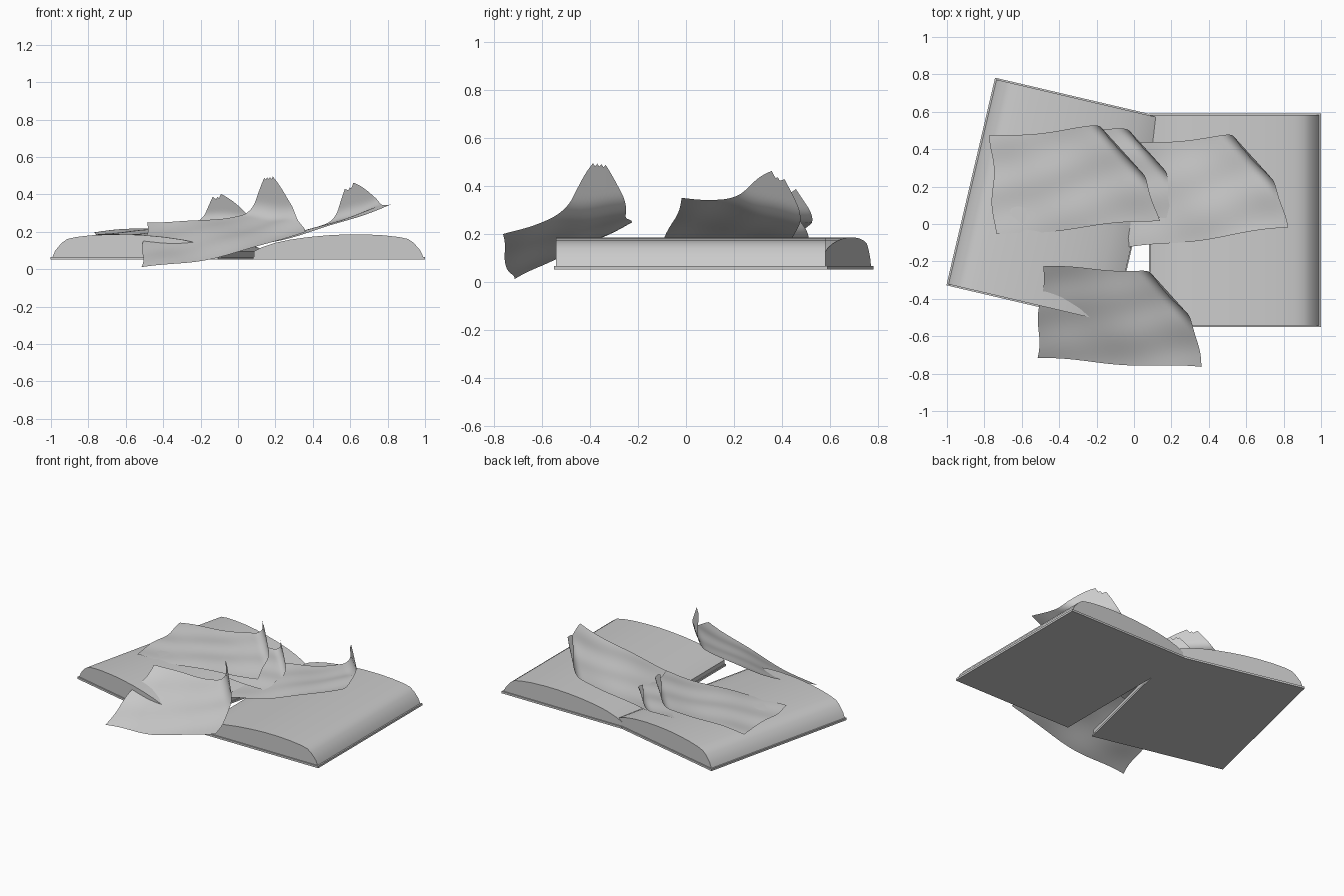
import bpy, bmesh, math
from mathutils import Vector

if "Cube" in bpy.data.objects:
    bpy.data.objects.remove(bpy.data.objects["Cube"])


def make_object(name, bm):
    bmesh.ops.recalc_face_normals(bm, faces=bm.faces)
    mesh = bpy.data.meshes.new(name)
    bm.to_mesh(mesh)
    bm.free()
    ob = bpy.data.objects.new(name, mesh)
    bpy.context.collection.objects.link(ob)
    bpy.ops.object.select_all(action='DESELECT')
    ob.select_set(True)
    bpy.context.view_layer.objects.active = ob
    bpy.ops.object.shade_smooth_by_angle(angle=math.radians(35))
    return ob


def extrude_profile(name, profile, y0, y1, loc, side, turn):
    """Extrude an xz profile along y; side = -1 mirrors it, turn swings it about z."""
    bm = bmesh.new()
    c, s = math.cos(turn), math.sin(turn)

    def ring(y):
        return [bm.verts.new((loc[0] + side * x * c - y * s,
                              loc[1] + side * x * s + y * c, z)) for x, z in profile]
    a, b = ring(y0), ring(y1)
    bm.faces.new(a)
    bm.faces.new(b)
    n = len(profile)
    for i in range(n):
        j = (i + 1) % n
        bm.faces.new((a[i], a[j], b[j], b[i]))
    return make_object(name, bm)


# book halves: thin cover board and arched page block
cover = [(0, 0.052), (0.92, 0.052), (0.92, 0.066), (0, 0.066)]
pages = [(0.005, 0.066), (0.91, 0.066), (0.895, 0.10), (0.86, 0.14), (0.83, 0.161),
         (0.78, 0.172), (0.70, 0.181), (0.60, 0.186), (0.50, 0.186), (0.40, 0.181),
         (0.30, 0.172), (0.20, 0.158), (0.12, 0.141), (0.05, 0.118), (0.005, 0.095)]
for label, loc, side, turn in (("right", (0.08, 0.59), 1, 0),
                               ("left", (0.153, 0.572), -1, math.radians(-13.2))):
    extrude_profile(label + "_cover", cover, -1.14, 0, loc, side, turn)
    extrude_profile(label + "_page_block", pages, -1.132, -0.008, loc, side, turn)


def loose_sheet(name, fl, fr, br, bl, sag, curl, phase):
    """Rippled sheet through four corners, its back right corner curled upright."""
    fl, fr, br, bl = map(Vector, (fl, fr, br, bl))
    nu, nv, radius = 56, 36, 0.045
    n = Vector((0.74, 0.67, 0))
    bm = bmesh.new()
    rows = []
    for j in range(nv + 1):
        v = j / nv
        row = []
        for i in range(nu + 1):
            u = i / nu
            p = fl.lerp(fr, u).lerp(bl.lerp(br, u), v)
            p.x += 0.010 * math.sin(9 * v + phase)
            p.y += 0.008 * math.sin(8 * u + phase)
            p.z += (-sag * math.sin(math.pi * u)
                    + 0.004 * math.sin(11 * u + 4 * v + phase)
                    + 0.003 * math.sin(13 * v - 5 * u + phase))
            # roll the corner around a diagonal cylinder
            d = (p - br).dot(n) + curl
            if d > 0:
                a = min(d / radius, math.radians(98))
                rest = d - a * radius
                p += n * (radius * math.sin(a) + rest * math.cos(a) - d)
                p.z += radius * (1 - math.cos(a)) + rest * math.sin(a)
            row.append(bm.verts.new(p))
        rows.append(row)
    for j in range(nv):
        for i in range(nu):
            bm.faces.new((rows[j][i], rows[j][i + 1], rows[j + 1][i + 1], rows[j + 1][i]))
    # blunt the curled tip
    tip = rows[nv][nu]
    bmesh.ops.delete(bm, geom=[v for v in bm.verts if (v.co - tip.co).length < 0.035],
                     context='VERTS')
    return make_object(name, bm)


# torn loose sheets
loose_sheet("front_sheet", (-0.52, -0.72, 0.008), (0.355, -0.77, 0.20),
            (0.28, -0.255, 0.355), (-0.485, -0.23, 0.25), 0.03, 0.19, 0.5)
loose_sheet("left_sheet", (-0.745, -0.06, 0.182), (0.13, 0.02, 0.22),
            (0.0, 0.54, 0.275), (-0.765, 0.465, 0.195), 0.006, 0.19, 2.0)
loose_sheet("right_sheet", (-0.035, -0.13, 0.10), (0.815, -0.02, 0.35),
            (0.71, 0.49, 0.315), (-0.10, 0.42, 0.12), 0.02, 0.19, 1.2)
loose_sheet("lower_sheet", (-0.65, 0.04, 0.16), (0.21, 0.04, 0.15),
            (0.13, 0.53, 0.19), (-0.70, 0.44, 0.16), 0.0, 0.18, 3.0)
